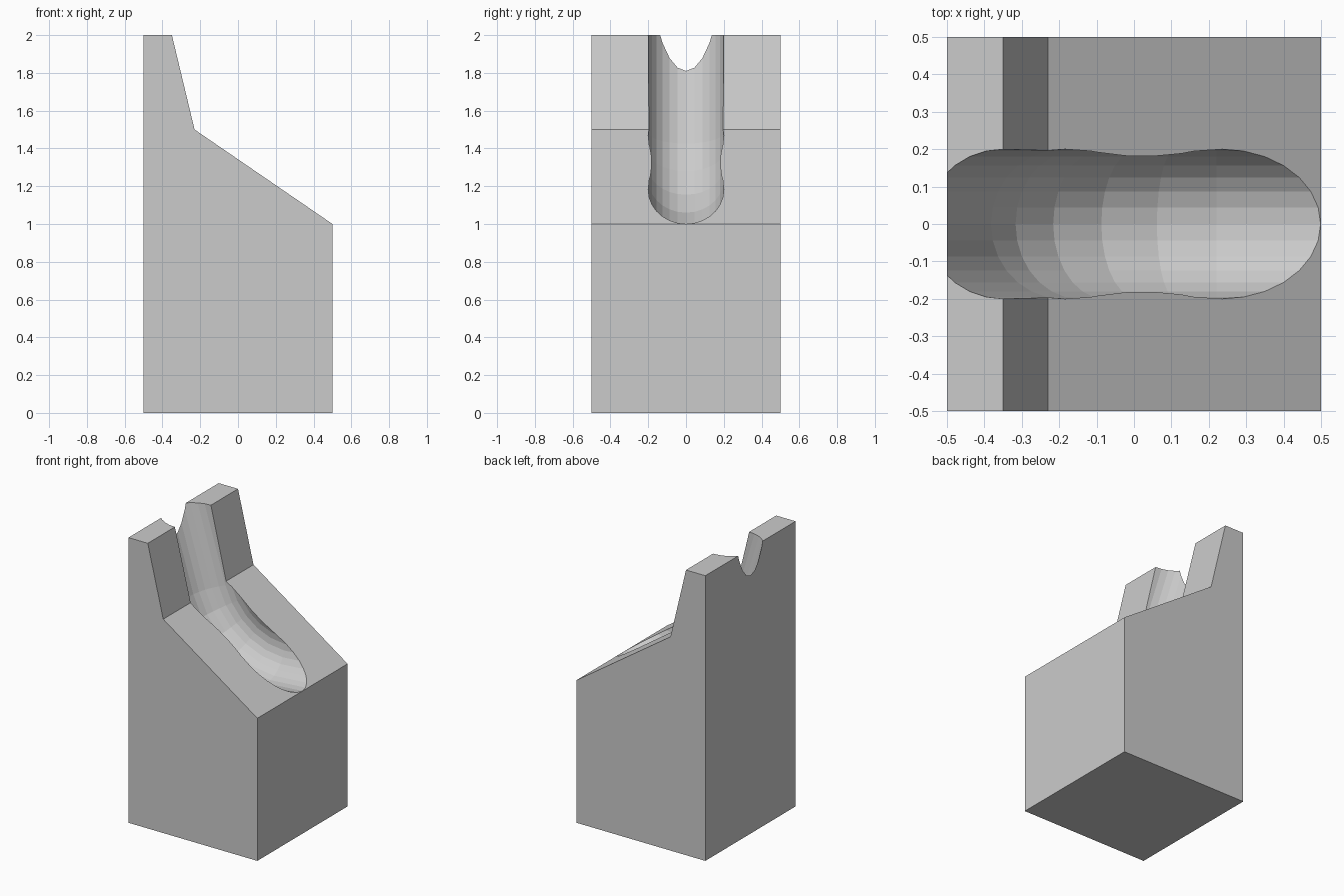
import bpy, bmesh
from math import sin, cos, radians, pi
from mathutils import Vector

if "Cube" in bpy.data.objects:
    bpy.data.objects.remove(bpy.data.objects["Cube"])


def make_object(name, bm):
    bmesh.ops.recalc_face_normals(bm, faces=bm.faces)
    mesh = bpy.data.meshes.new(name)
    bm.to_mesh(mesh)
    bm.free()
    obj = bpy.data.objects.new(name, mesh)
    bpy.context.collection.objects.link(obj)
    return obj


# Block: side profile (x, z) extruded along y
profile = [(-0.5, 0), (0.5, 0), (0.5, 1), (-0.23, 1.5), (-0.35, 2), (-0.5, 2)]
bm = bmesh.new()
face = bm.faces.new([bm.verts.new((x, -0.5, z)) for x, z in profile])
ext = bmesh.ops.extrude_face_region(bm, geom=[face])
bmesh.ops.translate(bm, vec=(0, 1, 0),
                    verts=[v for v in ext["geom"] if isinstance(v, bmesh.types.BMVert)])
block = make_object("chute_block", bm)

# Channel path: steep straight run, faceted bend, nearly level run
TUBE_R, BEND_R, SIDES, STEPS = 0.2, 0.43, 28, 5
STEEP = radians(73)
centre = Vector((0.22, 0, 1.61))
rings = []  # (point, outward direction)
for i in range(STEPS + 1):
    a = STEEP * (1 - i / STEPS)
    out = Vector((-sin(a), 0, -cos(a)))
    rings.append((centre + out * BEND_R, out))
steep_out = rings[0][1]
rings.insert(0, (rings[0][0] + Vector((-cos(STEEP), 0, sin(STEEP))) * 1.2, steep_out))
end_dir = Vector((0.28, 0, 0.021)).normalized()
rings.append((rings[-1][0] + end_dir * 0.8, Vector((end_dir.z, 0, -end_dir.x))))

# Channel cutter: circular section lofted along the path
bm = bmesh.new()
loops = []
for point, out in rings:
    loops.append([bm.verts.new(point + out * (TUBE_R * cos(2 * pi * k / SIDES))
                               + Vector((0, TUBE_R * sin(2 * pi * k / SIDES), 0)))
                  for k in range(SIDES)])
for a, b in zip(loops, loops[1:]):
    for k in range(SIDES):
        n = (k + 1) % SIDES
        bm.faces.new((a[k], a[n], b[n], b[k]))
bm.faces.new(loops[0])
bm.faces.new(loops[-1])
cutter = make_object("channel_cutter", bm)
cutter.hide_render = True

# Carve the channel out of the block
mod = block.modifiers.new("channel", "BOOLEAN")
mod.operation = "DIFFERENCE"
mod.solver = "EXACT"
mod.object = cutter
bpy.context.view_layer.objects.active = block
block.select_set(True)
bpy.ops.object.modifier_apply(modifier=mod.name)
bpy.data.objects.remove(cutter)
